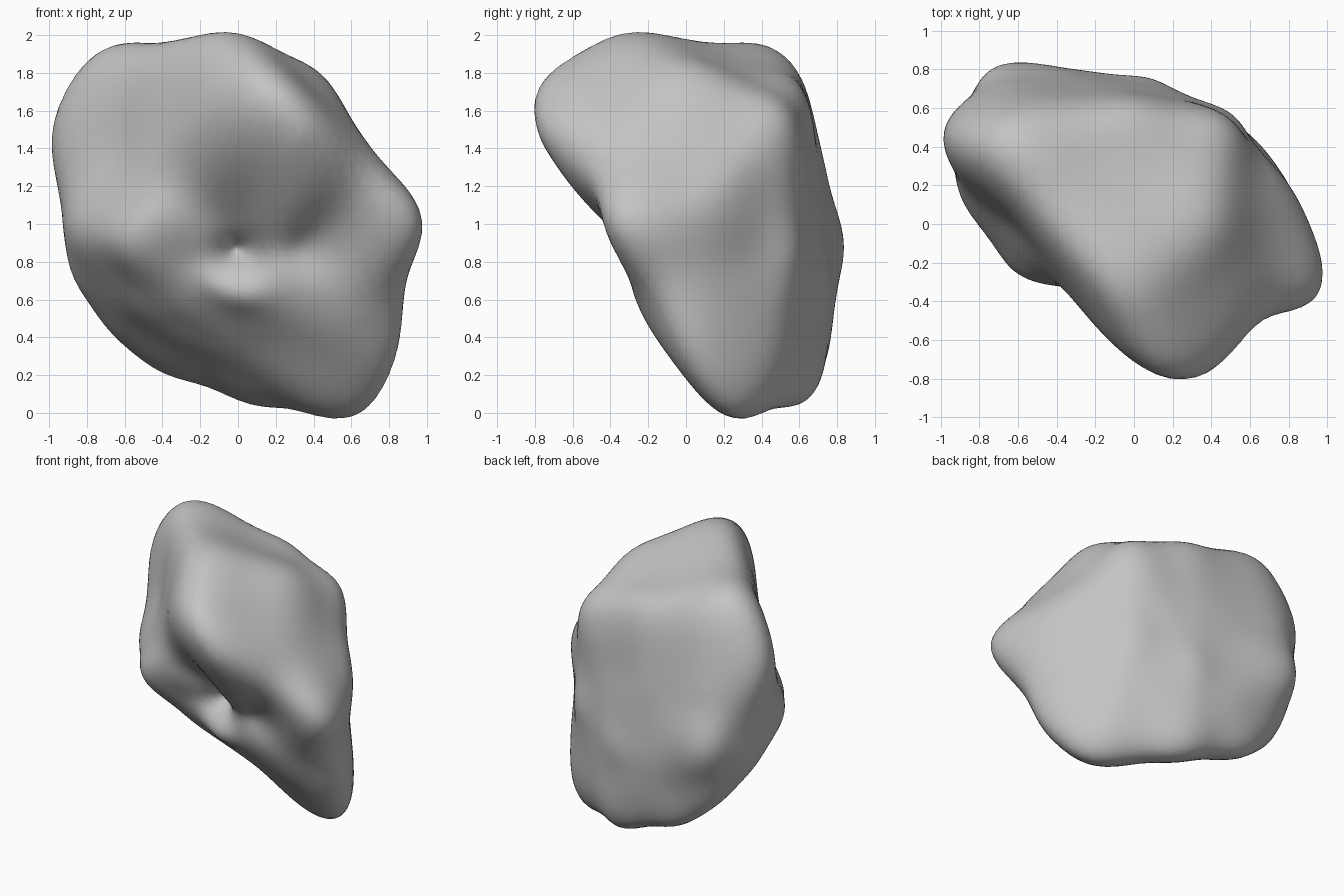
import bpy
import bmesh
from math import exp
from mathutils import Vector
from mathutils.bvhtree import BVHTree

if "Cube" in bpy.data.objects:
    bpy.data.objects.remove(bpy.data.objects["Cube"], do_unlink=True)

CORE = Vector((0, 0.25, 0.9))
REACH = 0.27  # how far each point of the surface drags its neighbours

# Points on the stone, grouped by part
prow = [(0.17, -0.83, 1.57), (0.08, -0.68, 1.83), (0.48, -0.7, 1.4), (-0.1, -0.6, 1.5),
        (0.62, -0.33, 1.52)]
crown = [(-0.05, -0.35, 2.01), (0.42, 0.02, 1.81), (-0.68, 0.45, 1.95), (-0.45, -0.05, 1.92),
         (-0.38, 0.3, 1.92), (-0.6, 0.63, 1.8), (0, 0.62, 1.72), (0.47, 0.54, 1.57)]
left_lobe = [(-0.98, 0.5, 1.45), (-0.9, 0.35, 1.7), (-0.93, 0.22, 1.3), (-0.9, 0.12, 0.95),
             (-0.6, -0.26, 0.88), (-0.67, 0.05, 1.45)]
back_wall = [(-0.7, 0.82, 0.9), (-0.4, 0.81, 0.7), (0.08, 0.75, 0.7), (0.5, 0.57, 0.85),
             (-0.65, 0.74, 1.35), (0, 0.7, 1.3)]
right_lobe = [(0.97, -0.22, 1), (0.87, -0.44, 1), (0.85, 0.14, 1.12), (0.85, -0.23, 0.68),
              (0.87, 0.03, 0.45), (0.7, 0.3, 0.8)]
foot = [(0.8, 0.08, 0.2), (0.58, 0.25, -0.02), (0.1, 0.58, 0.03), (0.1, 0.72, 0.14),
        (-0.4, 0.67, 0.21), (-0.66, 0.6, 0.41), (-0.86, 0.45, 0.7), (0.55, -0.17, 0.38),
        (0.1, 0.12, 0.25), (0.6, 0.46, 0.25)]
underside = [(-0.3, 0.18, 0.38), (-0.55, 0.1, 0.55), (-0.3, -0.05, 0.55)]
hollow = [(0, -0.08, 0.87), (0.02, -0.25, 0.68), (0, -0.48, 1.22), (0.42, -0.3, 0.92),
          (-0.22, -0.35, 1.12), (-0.28, -0.24, 0.84)]
landmarks = [Vector(p) for p in
             prow + crown + left_lobe + back_wall + right_lobe + foot + underside + hollow]


def block_tree(points):
    """Search tree of the flat-sided block around the points."""
    block = bmesh.new()
    for p in points:
        block.verts.new(p)
    bmesh.ops.convex_hull(block, input=block.verts)
    tree = BVHTree.FromBMesh(block)
    block.free()
    return tree


def wear(bm, steps):
    """Round the surface off."""
    for step in range(steps):
        bmesh.ops.smooth_vert(bm, verts=bm.verts, factor=0.5,
                              use_axis_x=True, use_axis_y=True, use_axis_z=True)


def sculpt(verts, points, rounds):
    """Draw the surface in or out, softly, until it passes through the points."""
    rays = [(v.co - CORE).normalized() for v in verts]
    radii = [(v.co - CORE).length for v in verts]
    pulls = []
    for p in points:
        aim = (p - CORE).normalized()
        gaps = [(ray - aim).length for ray in rays]
        near = gaps.index(min(gaps))
        soft = [(i, exp(-(g / REACH) ** 2)) for i, g in enumerate(gaps) if g < 3 * REACH]
        pulls.append(((p - CORE).length, near, soft))
    for turn in range(rounds):
        for goal, near, soft in pulls:
            shift = 0.7 * (goal - radii[near])
            for i, weight in soft:
                radii[i] += shift * weight
    for v, ray, radius in zip(verts, rays, radii):
        v.co = CORE + ray * radius


# Ball projected on the block, worn round, then sculpted
tree = block_tree(landmarks)
bm = bmesh.new()
bmesh.ops.create_icosphere(bm, subdivisions=5, radius=1)
for v in bm.verts:
    v.co = tree.ray_cast(CORE, v.co.normalized())[0]
wear(bm, 6)
sculpt(list(bm.verts), landmarks, 12)
wear(bm, 1)
bmesh.ops.recalc_face_normals(bm, faces=bm.faces)
for f in bm.faces:
    f.smooth = True

mesh = bpy.data.meshes.new("boulder")
bm.to_mesh(mesh)
bm.free()
boulder = bpy.data.objects.new("boulder", mesh)
bpy.context.collection.objects.link(boulder)
finish = boulder.modifiers.new("finish", "SUBSURF")
finish.levels = finish.render_levels = 1

# Plain grey stone
stone = bpy.data.materials.new("grey stone")
stone.use_nodes = True
grey = (0.55, 0.55, 0.55, 1)
stone.diffuse_color = grey
stone.node_tree.nodes["Principled BSDF"].inputs["Base Color"].default_value = grey
mesh.materials.append(stone)
